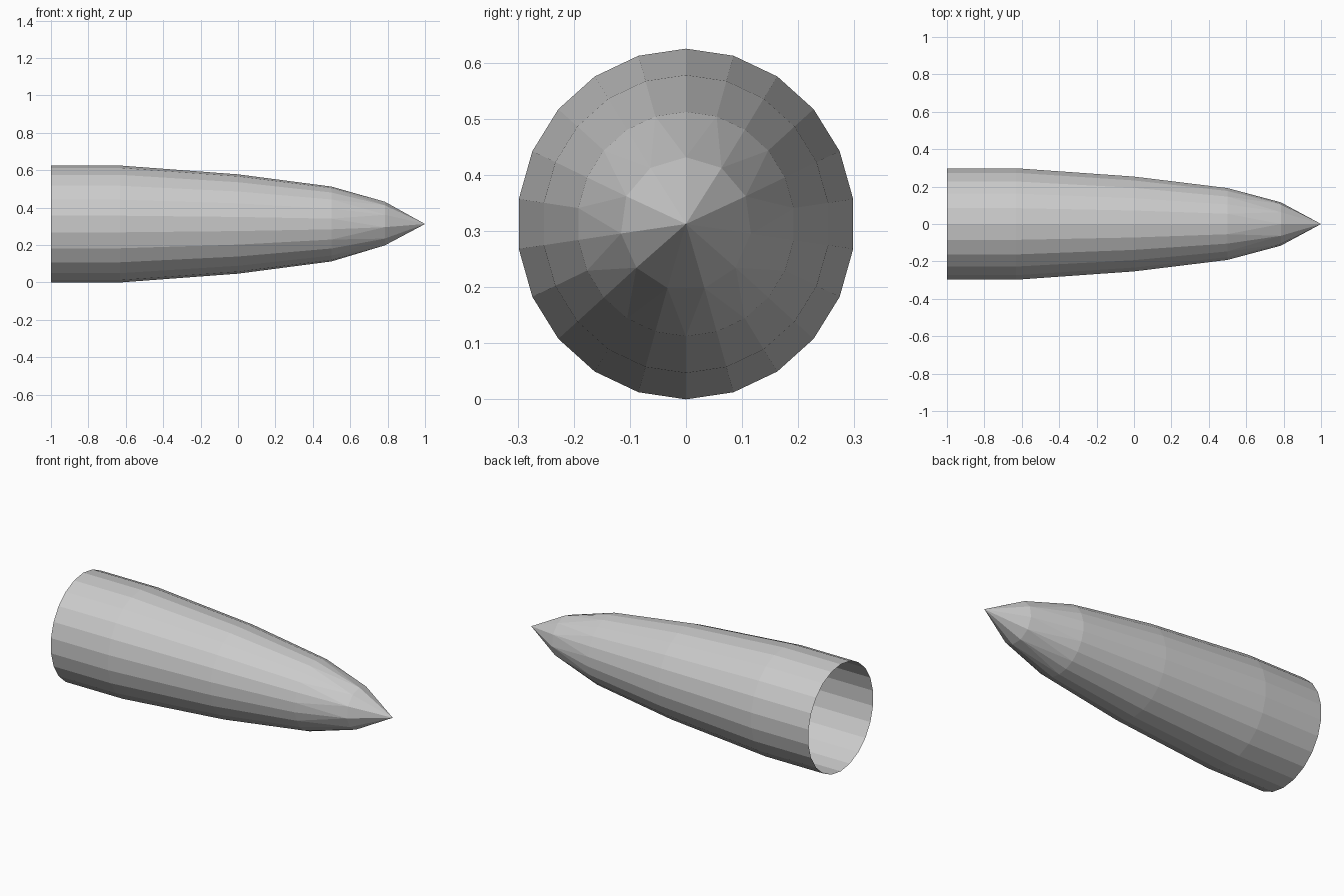
import bpy, bmesh, math

if "Cube" in bpy.data.objects:
    bpy.data.objects.remove(bpy.data.objects["Cube"])

CZ = 0.3125          # axis height
SIDES = 22
# body profile: x, y radius, z radius
PROFILE = [(-1.0, 0.301, 0.3125), (-0.63, 0.301, 0.3125),
           (0.0, 0.256, 0.2655), (0.5, 0.194, 0.2)]

bm = bmesh.new()


def ring(x, ry, rz, n):
    return [bm.verts.new((x, ry * math.sin(2 * math.pi * i / n),
                          CZ + rz * math.cos(2 * math.pi * i / n)))
            for i in range(n)]


# Tapered tube, open at the rear
rings = [ring(x, ry, rz, SIDES) for x, ry, rz in PROFILE]
for a, b in zip(rings, rings[1:]):
    for i in range(SIDES):
        k = (i + 1) % SIDES
        bm.faces.new((a[i], b[i], b[k], a[k]))

# Nose: halve the side count, then close to a point
outer = rings[-1]
half = SIDES // 2
inner = ring(0.785, 0.117, 0.119, half)
tip = bm.verts.new((1.0, 0.0, CZ))
for j in range(half):
    k = (j + 1) % half
    o = 2 * j
    bm.faces.new((outer[o - 1], inner[j], outer[o]))
    bm.faces.new((outer[o], inner[j], outer[o + 1]))
    bm.faces.new((outer[o + 1], inner[j], inner[k]))
    bm.faces.new((inner[j], tip, inner[k]))

mesh = bpy.data.meshes.new("nose_cone")
bm.to_mesh(mesh)
bm.free()
bpy.context.collection.objects.link(bpy.data.objects.new("nose_cone", mesh))
